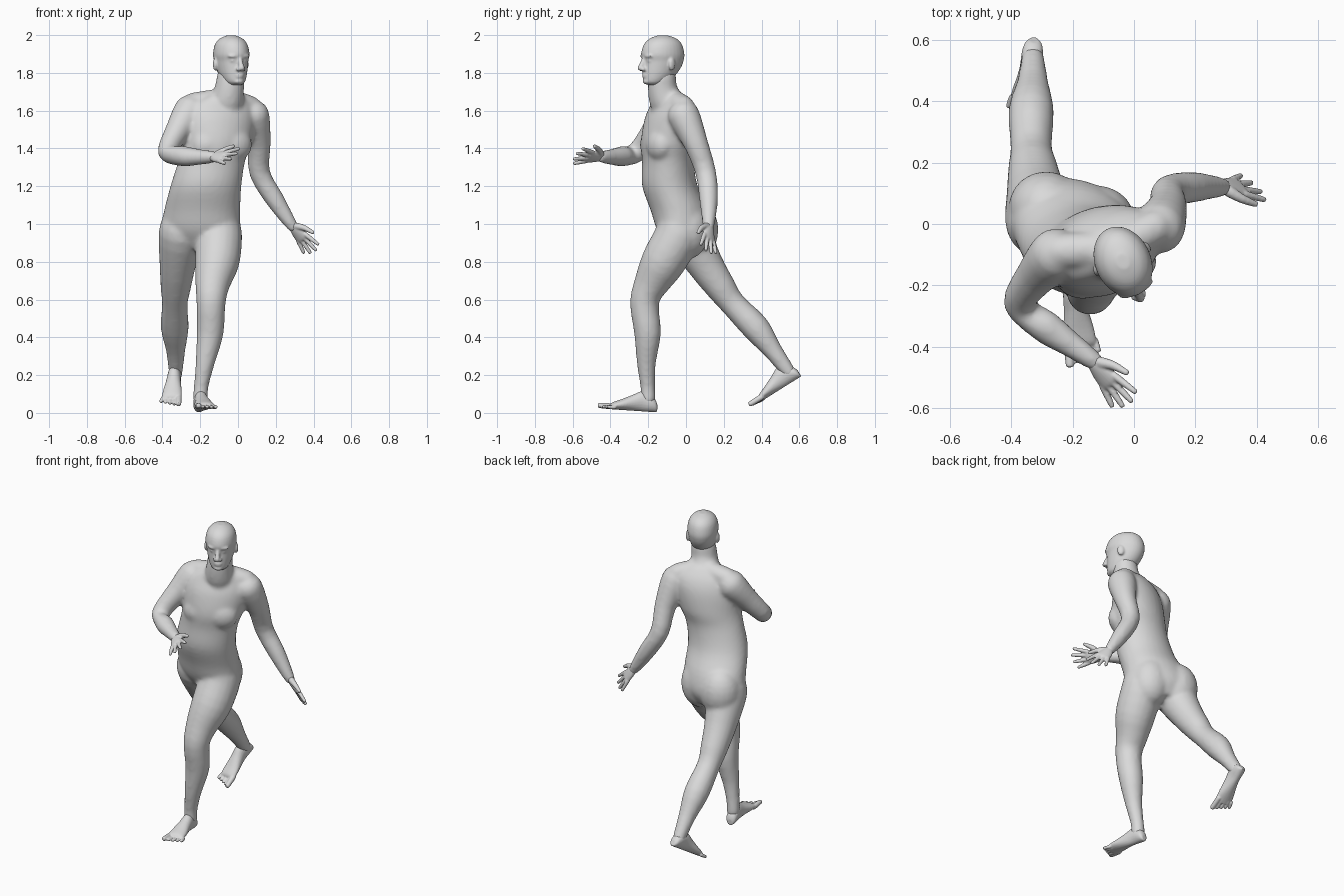
import bpy, bmesh, math
from mathutils import Vector, Matrix

old = bpy.data.objects.get("Cube")
if old:
    bpy.data.objects.remove(old, do_unlink=True)

# One plain grey for the whole figure
grey = bpy.data.materials.new("plain_grey")
grey.use_nodes = True
COLOUR = (0.7, 0.7, 0.7, 1)
grey.diffuse_color = COLOUR
for node in grey.node_tree.nodes:
    if node.type == 'BSDF_PRINCIPLED':
        node.inputs["Base Color"].default_value = COLOUR
        node.inputs["Roughness"].default_value = 0.7


def spline(p0, p1, p2, p3, t):
    """Smooth in-between value of p1 and p2."""
    return p1 + 0.5 * t * (p2 - p0 + t * (2 * p0 - 5 * p1 + 4 * p2 - p3 + t * (3 * (p1 - p2) + p3 - p0)))


def loft(bm, sections, sides=20, steps=3):
    """Closed skin over elliptical sections (centre, half axis, half axis)."""
    last = len(sections) - 1
    dense = []
    for i in range(last):
        four = [sections[min(max(i + k, 0), last)] for k in (-1, 0, 1, 2)]
        for j in range(steps):
            dense.append([spline(*vals, j / steps) for vals in zip(*four)])
    dense.append(sections[-1])
    rings = []
    for c, a, b in dense:
        angles = [math.tau * k / sides for k in range(sides)]
        rings.append([bm.verts.new(c + a * math.cos(t) + b * math.sin(t)) for t in angles])
    faces = [bm.faces.new(rings[0]), bm.faces.new(rings[-1])]
    for r, q in zip(rings, rings[1:]):
        for k in range(sides):
            m = (k + 1) % sides
            faces.append(bm.faces.new((r[k], r[m], q[m], q[k])))
    bmesh.ops.recalc_face_normals(bm, faces=faces)


def tube(bm, points, sides=16):
    """Round-ended limb through points (position, radius)."""
    pts = [(Vector(p[:3]), p[3]) for p in points]
    d0 = (pts[1][0] - pts[0][0]).normalized()
    d1 = (pts[-1][0] - pts[-2][0]).normalized()
    (c0, r0), (c1, r1) = pts[0], pts[-1]
    pts = [(c0 - d0 * r0 * 0.7, r0 * 0.6)] + pts + [(c1 + d1 * r1 * 0.7, r1 * 0.6)]
    sections = []
    for i, (c, r) in enumerate(pts):
        d = (pts[min(i + 1, len(pts) - 1)][0] - pts[max(i - 1, 0)][0]).normalized()
        a = d.cross(Vector((1, 0, 0))).normalized()
        sections.append((c, a * r, d.cross(a) * r))
    loft(bm, sections, sides)


def blob(bm, centre, radii, yaw=0):
    m = Matrix.Translation(centre) @ Matrix.Rotation(math.radians(yaw), 4, 'Z') @ Matrix.Diagonal((*radii, 1))
    bmesh.ops.create_uvsphere(bm, u_segments=20, v_segments=12, radius=1, matrix=m)


def finish(name, bm, voxel, smooth):
    """Fuse the pieces into one soft skin."""
    mesh = bpy.data.meshes.new(name)
    bm.to_mesh(mesh)
    bm.free()
    mesh.materials.append(grey)
    for poly in mesh.polygons:
        poly.use_smooth = True
    ob = bpy.data.objects.new(name, mesh)
    bpy.context.collection.objects.link(ob)
    fuse = ob.modifiers.new("fuse", 'REMESH')
    fuse.mode = 'VOXEL'
    fuse.voxel_size = voxel
    fuse.use_smooth_shade = True
    soft = ob.modifiers.new("soften", 'SMOOTH')
    soft.factor = 0.5
    soft.iterations = smooth


# Body: twisted trunk (x, y, z, half width, half depth, yaw)
body = bmesh.new()
trunk = [(-.2, .01, .87, .13, .09, -15), (-.2, .0, .96, .208, .145, -15),
         (-.19, -.03, 1.07, .203, .155, -10), (-.17, -.085, 1.2, .188, .147, 0),
         (-.14, -.095, 1.33, .178, .137, 8), (-.11, -.09, 1.43, .185, .145, 18),
         (-.095, -.08, 1.55, .195, .13, 22), (-.085, -.075, 1.63, .175, .1, 22),
         (-.065, -.085, 1.69, .09, .07, 22)]
sections = []
for x, y, z, w, d, yaw in trunk:
    turn = Matrix.Rotation(math.radians(yaw), 3, 'Z')
    sections.append((Vector((x, y, z)), turn @ Vector((w, 0, 0)), turn @ Vector((0, d, 0))))
loft(body, sections, 32, 4)

# Chest, seat, neck and shoulder slopes
blob(body, (-.015, -.142, 1.42), (.095, .065, .088), 26)
blob(body, (-.155, -.178, 1.42), (.095, .065, .088), 10)
blob(body, (-.285, .05, .97), (.125, .122, .155), -15)
blob(body, (-.115, .01, .97), (.12, .115, .155), -15)
tube(body, [(-.06, -.1, 1.64, .09), (-.045, -.125, 1.72, .078), (-.036, -.125, 1.8, .07)])
tube(body, [(-.07, -.08, 1.665, .053), (-.24, -.09, 1.635, .06)])
tube(body, [(-.04, -.07, 1.66, .053), (.07, -.01, 1.615, .061)])

# Limbs, from the trunk outwards
limbs = [
    [(-.25, -.095, 1.605, .086), (-.315, -.165, 1.5, .068), (-.372, -.26, 1.38, .054),
     (-.295, -.33, 1.36, .054), (-.21, -.39, 1.355, .043), (-.125, -.45, 1.355, .03)],
    [(.08, -.015, 1.58, .085), (.11, .055, 1.42, .064), (.115, .105, 1.27, .055),
     (.195, .12, 1.13, .05), (.29, .12, .985, .03)],
    [(-.29, -.01, 1.04, .1), (-.3, .01, .95, .12), (-.32, .105, .78, .096), (-.33, .187, .66, .08),
     (-.335, .25, .575, .068), (-.335, .37, .45, .074), (-.33, .46, .33, .051), (-.33, .548, .21, .036)],
    [(-.105, -.05, 1.04, .1), (-.1, -.04, .95, .122), (-.11, -.12, .8, .118), (-.135, -.185, .68, .092),
     (-.143, -.22, .58, .077), (-.148, -.203, .42, .071), (-.175, -.21, .26, .05),
     (-.195, -.203, .14, .039), (-.2, -.2, .07, .039)]]
for limb in limbs:
    tube(body, limb, 20)
finish("body", body, 0.011, 9)

# Head: stacked rings (height, half width, front, back), then face and ears
head = bmesh.new()
rings = [(1.735, .03, -.085, -.02), (1.752, .052, -.108, .02), (1.79, .07, -.112, .07),
         (1.83, .08, -.112, .1), (1.865, .086, -.112, .114), (1.9, .091, -.12, .118),
         (1.95, .082, -.105, .105), (1.982, .057, -.072, .074), (1.999, .02, -.025, .024)]
loft(head, [(Vector((0, (f + b) / 2, z)), Vector((w, 0, 0)), Vector((0, (b - f) / 2, 0)))
            for z, w, f, b in rings], 32)
tube(head, [(0, -.107, 1.88, .011), (0, -.121, 1.85, .013), (0, -.132, 1.824, .016)])
for side in (-1, 1):
    blob(head, (side * .014, -.121, 1.82), (.013, .015, .011))
    blob(head, (side * .036, -.102, 1.889), (.028, .013, .01), side * 18)
    blob(head, (side * .034, -.094, 1.864), (.016, .013, .009), side * 18)
    blob(head, (side * .088, .012, 1.845), (.012, .022, .034), side * 20)
for z, w in ((1.79, .026), (1.779, .022)):
    blob(head, (0, -.106, z), (w, .012, .007))
blob(head, (0, -.092, 1.755), (.03, .024, .016))
head.transform(Matrix.Translation((-.036, -.122, 0)) @ Matrix.Rotation(math.radians(25), 4, 'Z'))
finish("head", head, 0.006, 5)


def hand(name, wrist, along, across):
    """Flat palm with four spread fingers; the thumb lies towards 'across'."""
    bm = bmesh.new()
    o, d = Vector(wrist), Vector(along).normalized()
    s = Vector(across).normalized()
    n = d.cross(s).normalized()
    palm = [(-.03, .022, .02), (.01, .027, .021), (.045, .038, .02), (.09, .044, .016), (.102, .038, .011)]
    loft(bm, [(o + d * t, s * w, n * h) for t, w, h in palm])
    for i, length in enumerate((.085, .097, .09, .072)):
        root = o + d * .085 + s * (.034 - .0225 * i)
        way = (d + s * (.33 - .22 * i)).normalized()
        tube(bm, [(*(root + way * length * k), r) for k, r in ((0, .0125), (.5, .0115), (1, .009))], 10)
    thumb = [(.02, .02, .019), (.055, .057, .015), (.1, .083, .01)]
    tube(bm, [(*(o + d * t + s * w), r) for t, w, r in thumb], 10)
    finish(name, bm, 0.0045, 2)


hand("right_hand", (-.135, -.445, 1.355), (.62, -.78, .02), (.58, .47, .66))
hand("left_hand", (.285, .12, .995), (.62, 0, -.78), (.58, -.66, .46))


def foot(name, origin, along, inner):
    """Wedge-shaped foot with five toes; the big toe lies on the inner side."""
    bm = bmesh.new()
    o, f = Vector(origin), Vector(along).normalized()
    s = f.cross(Vector((0, 0, 1))).normalized()
    u = s.cross(f)
    s *= inner
    shape = [(-.053, .016, .04), (-.042, .029, .065), (-.015, .035, .09), (.03, .035, .108),
             (.08, .04, .085), (.14, .05, .057), (.185, .052, .038), (.2, .046, .024)]
    loft(bm, [(o + f * t + u * h / 2, s * w, u * h / 2) for t, w, h in shape])
    for i in range(5):
        r = .016 if i == 0 else .0105
        root = o + f * .18 + s * (.038 - .0215 * i) + u * r
        tip = root + f * (.068 - .008 * i) + s * (.006 - .003 * i)
        tube(bm, [(*root, r), (*tip, r * .9)], 10)
    finish(name, bm, 0.0045, 3)


foot("left_foot", (-.2, -.207, .006), (.14, -.99, .07), 1)
foot("right_foot", (-.33, .565, .165), (-.11, -.85, -.53), -1)
